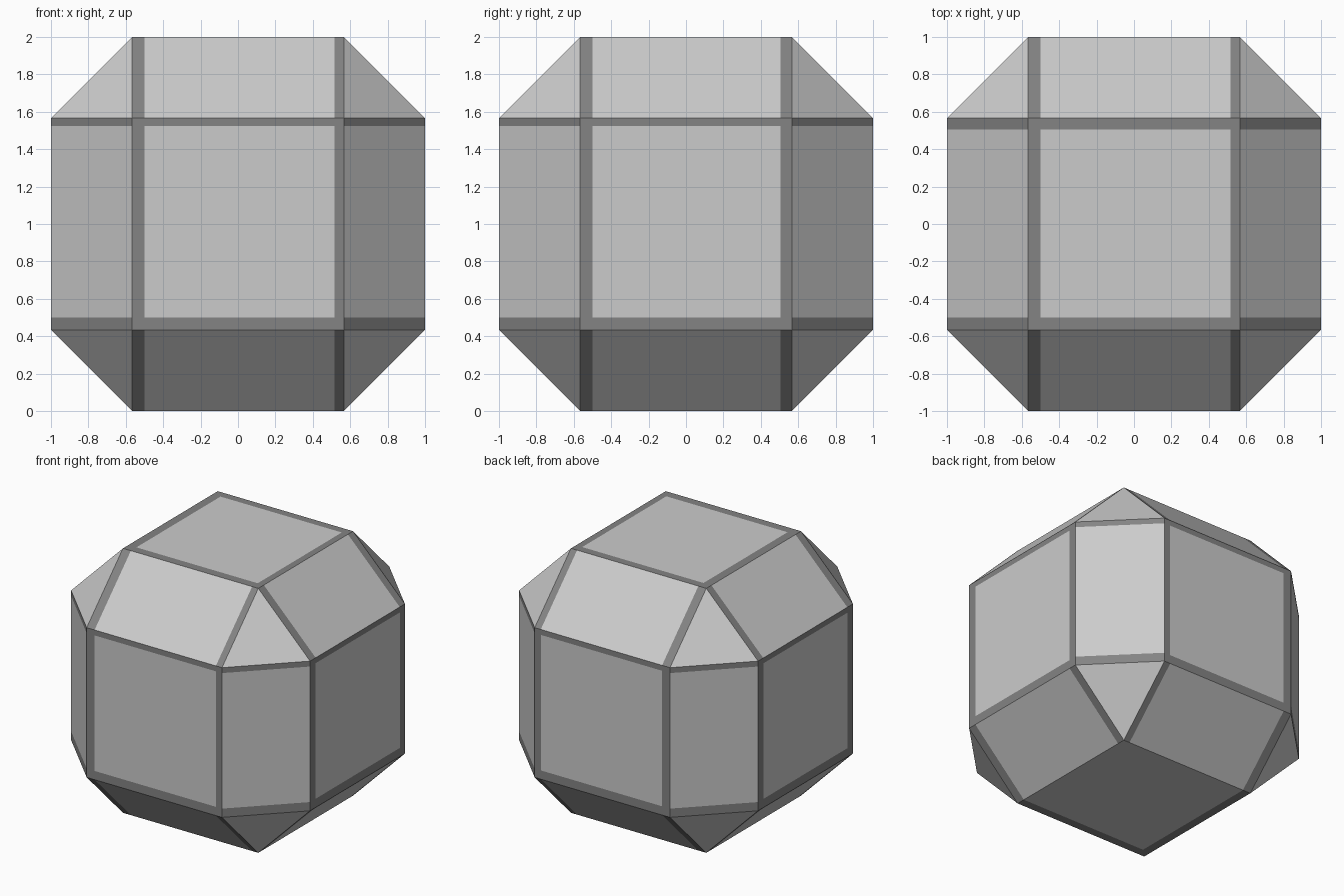
import bpy, bmesh
from mathutils import Matrix, Vector

if "Cube" in bpy.data.objects:
    bpy.data.objects.remove(bpy.data.objects["Cube"])

def make_material(name, grey):
    m = bpy.data.materials.new(name)
    m.diffuse_color = (grey, grey, grey, 1)
    m.use_nodes = True
    m.node_tree.nodes["Principled BSDF"].inputs["Base Color"].default_value = m.diffuse_color
    return m

# Panel limits along x, y, z (measured from the body centre)
LIMITS = [(-0.50, 0.515), (-0.50, 0.505), (-0.50, 0.525)]
FLAT = 0.566  # half width of the square faces

# Cube with every edge and corner cut off
bm = bmesh.new()
bmesh.ops.create_cube(bm, size=2)
bmesh.ops.bevel(bm, geom=bm.edges[:], offset=1 - FLAT, offset_type='OFFSET',
                segments=1, profile=0.5, affect='EDGES')

# Score the faces where the dark border strips begin
for axis, limits in enumerate(LIMITS):
    normal = Vector((0, 0, 0))
    normal[axis] = 1
    for d in limits:
        bmesh.ops.bisect_plane(bm, geom=bm.verts[:] + bm.edges[:] + bm.faces[:],
                               plane_co=normal * d, plane_no=normal, dist=1e-5)

# Strips lie between the panel limits and the crease
for f in bm.faces:
    f.smooth = False
    c = f.calc_center_median()
    below = f.normal.z < -0.99
    for axis, (lo, hi) in enumerate(LIMITS):
        low_strip = -FLAT < c[axis] < lo
        high_strip = hi < c[axis] < FLAT and not below
        if low_strip or high_strip:
            f.material_index = 1

# Stand the body on the ground
bmesh.ops.transform(bm, matrix=Matrix.Translation((0, 0, 1)), verts=bm.verts)
mesh = bpy.data.meshes.new("bevelled_cube")
bm.to_mesh(mesh)
bm.free()
mesh.materials.append(make_material("panel_grey", 0.8))
mesh.materials.append(make_material("border_grey", 0.23))
body = bpy.data.objects.new("bevelled_cube", mesh)
bpy.context.collection.objects.link(body)
